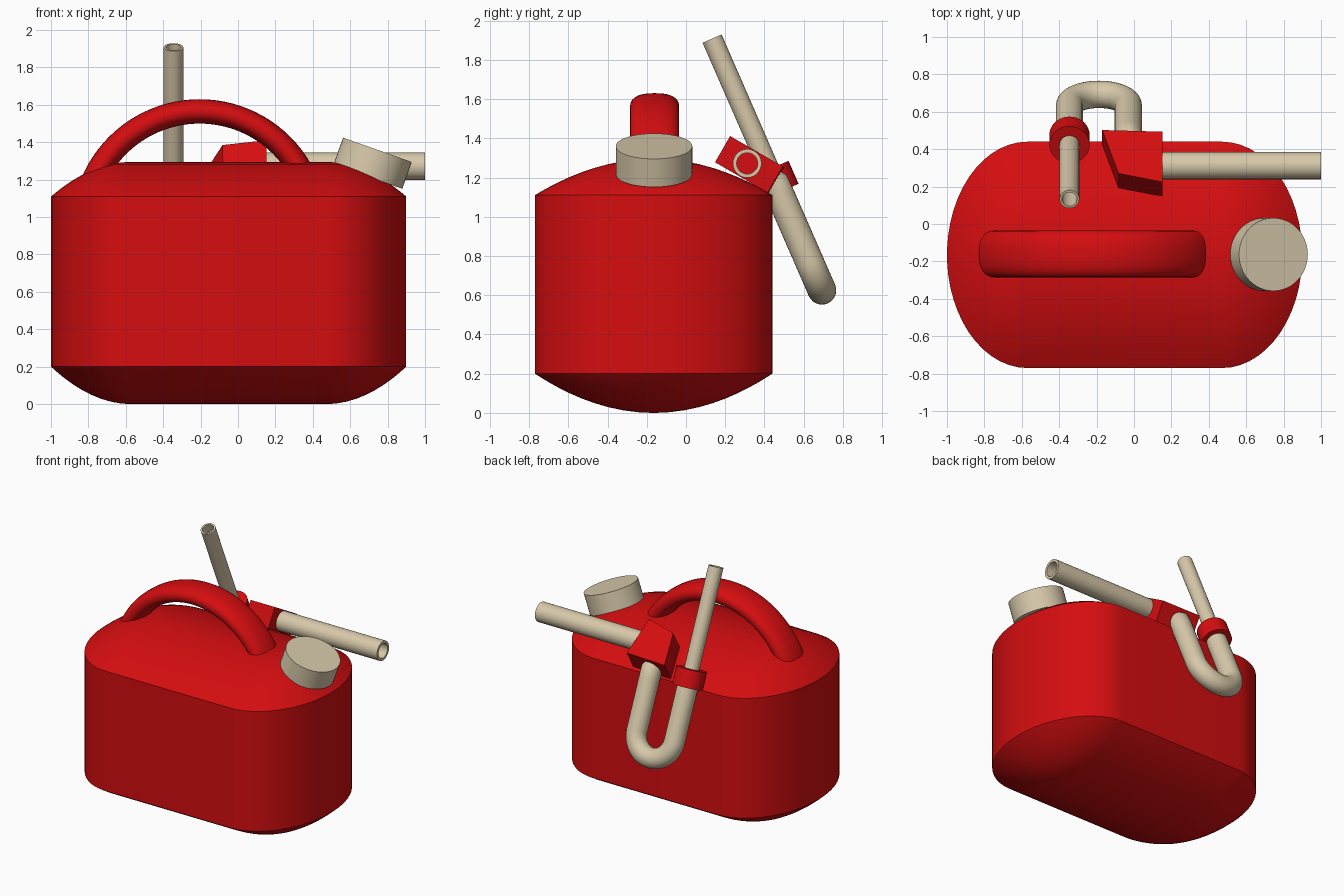
import bpy, bmesh
from math import sin, cos, pi, radians, sqrt, copysign
from mathutils import Vector, Matrix

if "Cube" in bpy.data.objects:
    bpy.data.objects.remove(bpy.data.objects["Cube"], do_unlink=True)


def material(name, rgb):
    m = bpy.data.materials.new(name)
    m.use_nodes = True
    m.diffuse_color = (*rgb, 1)
    bsdf = next(n for n in m.node_tree.nodes if n.type == 'BSDF_PRINCIPLED')
    bsdf.inputs["Base Color"].default_value = (*rgb, 1)
    return m


RED = material("red plastic", (0.66, 0.004, 0.005))
TAN = material("tan plastic", (0.68, 0.58, 0.40))


def finish(name, bm, mat, angle=35):
    bmesh.ops.recalc_face_normals(bm, faces=bm.faces)
    me = bpy.data.meshes.new(name)
    bm.to_mesh(me)
    bm.free()
    me.materials.append(mat)
    ob = bpy.data.objects.new(name, me)
    bpy.context.collection.objects.link(ob)
    bpy.ops.object.select_all(action='DESELECT')
    ob.select_set(True)
    bpy.context.view_layer.objects.active = ob
    bpy.ops.object.shade_smooth_by_angle(angle=radians(angle))
    return ob


def loft(name, rings, mat, cap_start=True, cap_end=True):
    """Skin a list of equally sized point rings."""
    bm = bmesh.new()
    loops = [[bm.verts.new(p) for p in ring] for ring in rings]
    n = len(loops[0])
    for a, b in zip(loops, loops[1:]):
        for i in range(n):
            j = (i + 1) % n
            bm.faces.new((a[i], a[j], b[j], b[i]))
    if cap_start:
        bm.faces.new(loops[0][::-1])
    if cap_end:
        bm.faces.new(loops[-1])
    return finish(name, bm, mat)


def circle(centre, tangent, up, r, n=28):
    """Ring of radius r around a path point."""
    t = Vector(tangent).normalized()
    side = t.cross(up).normalized()
    top = side.cross(t)
    return [Vector(centre) + r * (cos(2 * pi * i / n) * side + sin(2 * pi * i / n) * top)
            for i in range(n)]


# Can body: stadium section with domed top and bottom
def body_ring(t, z, n=56):
    ring = []
    for i in range(n):
        a = 2 * pi * (i + 0.5) / n - pi / 2
        end = copysign(0.52, cos(a))
        # spread angles so each end starts exactly at the straight side
        k = i % (n // 2) / (n // 2 - 1)
        a = -pi / 2 + pi * k + (pi if i >= n // 2 else 0)
        ring.append((-0.05 + end + 0.43 * t * cos(a), -0.165 + 0.605 * t * sin(a), z))
    return ring


steps = [sin(k * pi / 2 / 12) for k in range(1, 13)]
rings = [body_ring(t, 0.2 * t * t) for t in [0.02] + steps]
rings += [body_ring(t, 1.295 - 0.185 * t * t) for t in steps[::-1] + [0.02]]
loft("can_body", rings, RED)

# Carry handle: wide flattened arch
rings = []
for k in range(41):
    a = radians(15 + 150 * k / 40)
    ring = []
    for i in range(28):
        b = 2 * pi * i / 28
        across = 0.125 * copysign(abs(cos(b)) ** 0.8, cos(b))
        r = 0.62 + 0.065 * copysign(abs(sin(b)) ** 0.9, sin(b))
        ring.append((-0.205 + r * cos(a), -0.16 + across, 0.945 + r * sin(a)))
    rings.append(ring)
loft("carry_handle", rings, RED)

# Filler cap, tilted outwards
bm = bmesh.new()
place = Matrix.Translation((0.72, -0.163, 1.288)) @ Matrix.Rotation(radians(19.5), 4, 'Y')
bmesh.ops.create_cone(bm, cap_ends=True, segments=48, radius1=0.195, radius2=0.195,
                      depth=0.152, matrix=place)
finish("filler_cap", bm, TAN)

# Pump block: slanted plate extruded across its own thickness
hub = Vector((0, 0.312, 1.272))
along = Vector((0, 0.867, -0.5))
across = Vector((0, 0.5, 0.867))
plan = [(0.152, -0.145), (-0.083, -0.092), (-0.17, 0.175), (0.152, 0.165)]
rings = [[hub + Vector((x, 0, 0)) + along * d + across * h for x, d in plan]
         for h in (-0.077, 0.077)]
loft("pump_block", rings, RED)

# Outlet spout: open hollow pipe
X, Z = Vector((1, 0, 0)), Vector((0, 0, 1))
rings = [circle(hub + X * x, X, Z, r)
         for x, r in ((0.14, 0.073), (1, 0.073), (1, 0.054), (0.15, 0.054))]
loft("outlet_spout", rings, TAN, cap_end=False)

# Hose: U bend lying in a leaning plane
low = Vector((0, 0.693, 0.625))
lean = Vector((0, -0.4, 0.9165))
normal = Vector((0, 0.9165, 0.4))
LEFT, RIGHT = -0.03, -0.345
mid, bend = (LEFT + RIGHT) / 2, (LEFT - RIGHT) / 2


def on_hose(x, t):
    return low + X * x + lean * t


rings = [circle(on_hose(RIGHT, 0.62), -lean, normal, 0.073)]
for k in range(25):
    a = pi + pi * k / 24
    rings.append(circle(on_hose(mid + bend * cos(a), bend + bend * sin(a)),
                        -sin(a) * X + cos(a) * lean, normal, 0.073))
# the free leg turns into the pump block
rings.append(circle(on_hose(LEFT, 0.53), lean, normal, 0.073))
rings.append(circle(on_hose(LEFT, 0.59), lean - along, normal, 0.074))
rings.append(circle(on_hose(LEFT, 0.59) - along * 0.1, -along, normal, 0.07))
loft("u_hose", rings, TAN)

# Thin intake pipe with an open top
rings = [circle(on_hose(RIGHT, t), lean, normal, r)
         for t, r in ((0.55, 0.053), (1.4, 0.053), (1.4, 0.04), (0.68, 0.04))]
loft("intake_pipe", rings, TAN)

# Collar joining pipe and hose
rings = [circle(on_hose(RIGHT, t), lean, normal, 0.108, 36) for t in (0.545, 0.673)]
loft("pipe_collar", rings, RED)
